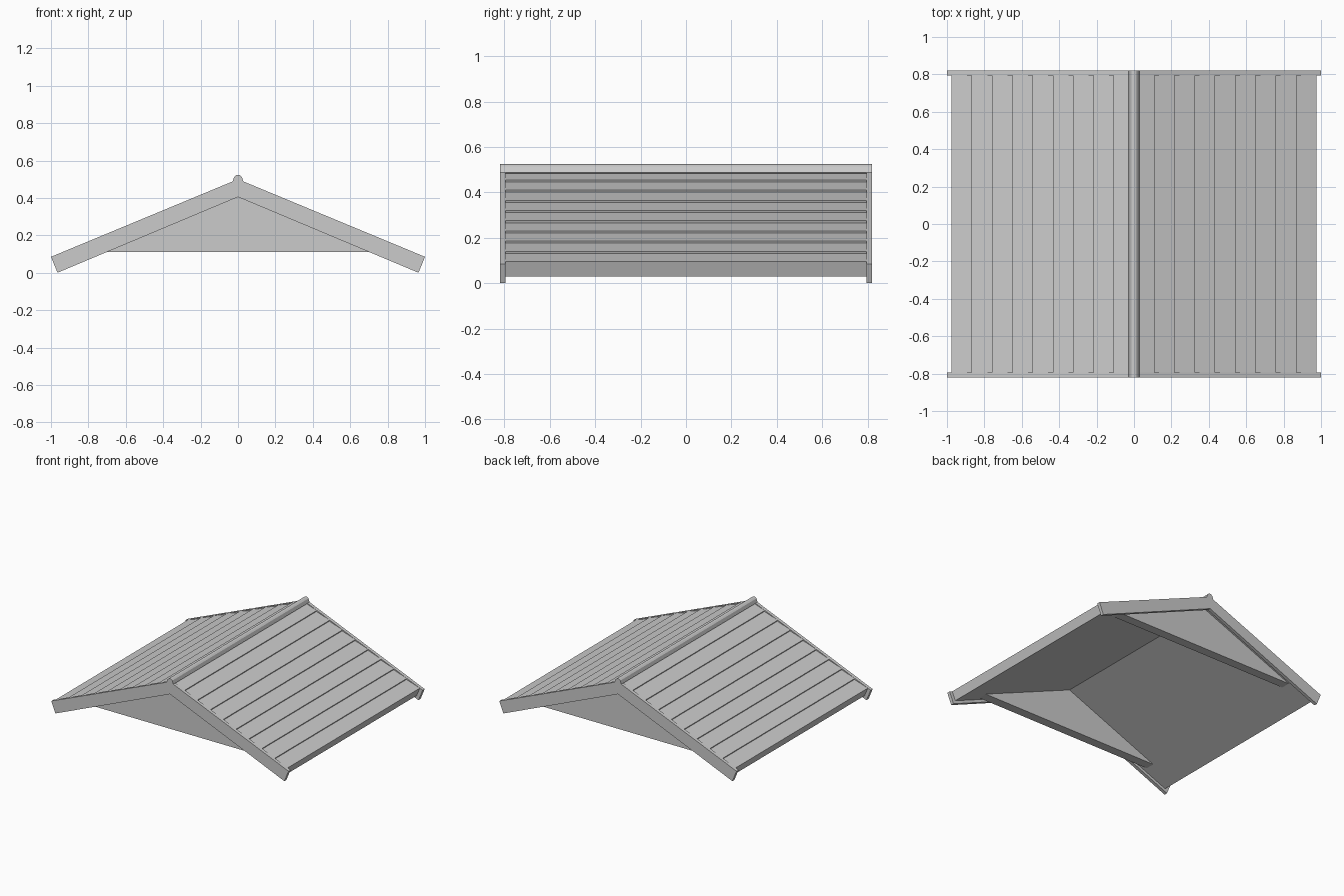
import bpy, bmesh

default = bpy.data.objects.get("Cube")
if default:
    bpy.data.objects.remove(default, do_unlink=True)

# Single flat colour
grey = bpy.data.materials.new("light_grey")
grey.use_nodes = True
colour = (0.6, 0.6, 0.6, 1)
grey.diffuse_color = colour
grey.node_tree.nodes["Principled BSDF"].inputs["Base Color"].default_value = colour

HALF_DEPTH = 0.82
BARGE = 0.025
APEX, EAVE = 0.5, 0.085
SLOPE = APEX - EAVE
COS = 1 / (1 + SLOPE ** 2) ** 0.5
SIN = SLOPE * COS


def mirrored(half):
    """Close an outline given from the top centre down to the bottom centre."""
    return half + [(-x, z) for x, z in reversed(half) if x > 1e-6]


def extrude(name, outline, y0, y1):
    """Prism with an XZ outline running from y0 to y1."""
    bm = bmesh.new()
    face = bm.faces.new([bm.verts.new((x, y0, z)) for x, z in outline])
    ext = bmesh.ops.extrude_face_region(bm, geom=[face])
    verts = [v for v in ext["geom"] if isinstance(v, bmesh.types.BMVert)]
    bmesh.ops.translate(bm, vec=(0, y1 - y0, 0), verts=verts)
    bmesh.ops.recalc_face_normals(bm, faces=bm.faces)
    mesh = bpy.data.meshes.new(name)
    bm.to_mesh(mesh)
    bm.free()
    mesh.materials.append(grey)
    obj = bpy.data.objects.new(name, mesh)
    bpy.context.collection.objects.link(obj)
    return obj


def on_slope(x, depth):
    """Point below the roof plane by depth, measured square to the slope."""
    return (x - SIN * depth, APEX - SLOPE * x - COS * depth)


# Roof slab with nine overlapping planks on each side
PLANKS, EAVE_X, STEP, THICK = 9, 0.976, 0.01, 0.07
half = [(0, APEX - STEP / COS)]
for i in range(1, PLANKS + 1):
    x = EAVE_X * i / PLANKS
    half.append(on_slope(x, 0))
    if i < PLANKS:
        half.append(on_slope(x, STEP))
half.append(on_slope(EAVE_X, THICK))
under_apex = APEX - THICK / COS
half.append((0, under_apex))
inner = HALF_DEPTH - BARGE
extrude("plank_roof", mirrored(half), -inner, inner)

# Barge boards and recessed gable panels at both ends
barge = mirrored([(0, APEX), (1, EAVE), (0.965, 0), (0, 0.405)])
base = 0.11
half_width = (under_apex + 0.01 - base) / SLOPE
gable = [(0, under_apex + 0.01), (half_width, base), (-half_width, base)]
for side, label in ((-1, "front"), (1, "back")):
    extrude(label + "_barge_board", barge, side * inner, side * HALF_DEPTH)
    extrude(label + "_gable", gable, side * 0.695, side * 0.765)

# Faceted ridge cap
cap = mirrored([(0, 0.524), (0.01, 0.521), (0.02, 0.513),
                (0.029, 0.487), (0, 0.465)])
extrude("ridge_cap", cap, -HALF_DEPTH, HALF_DEPTH)
